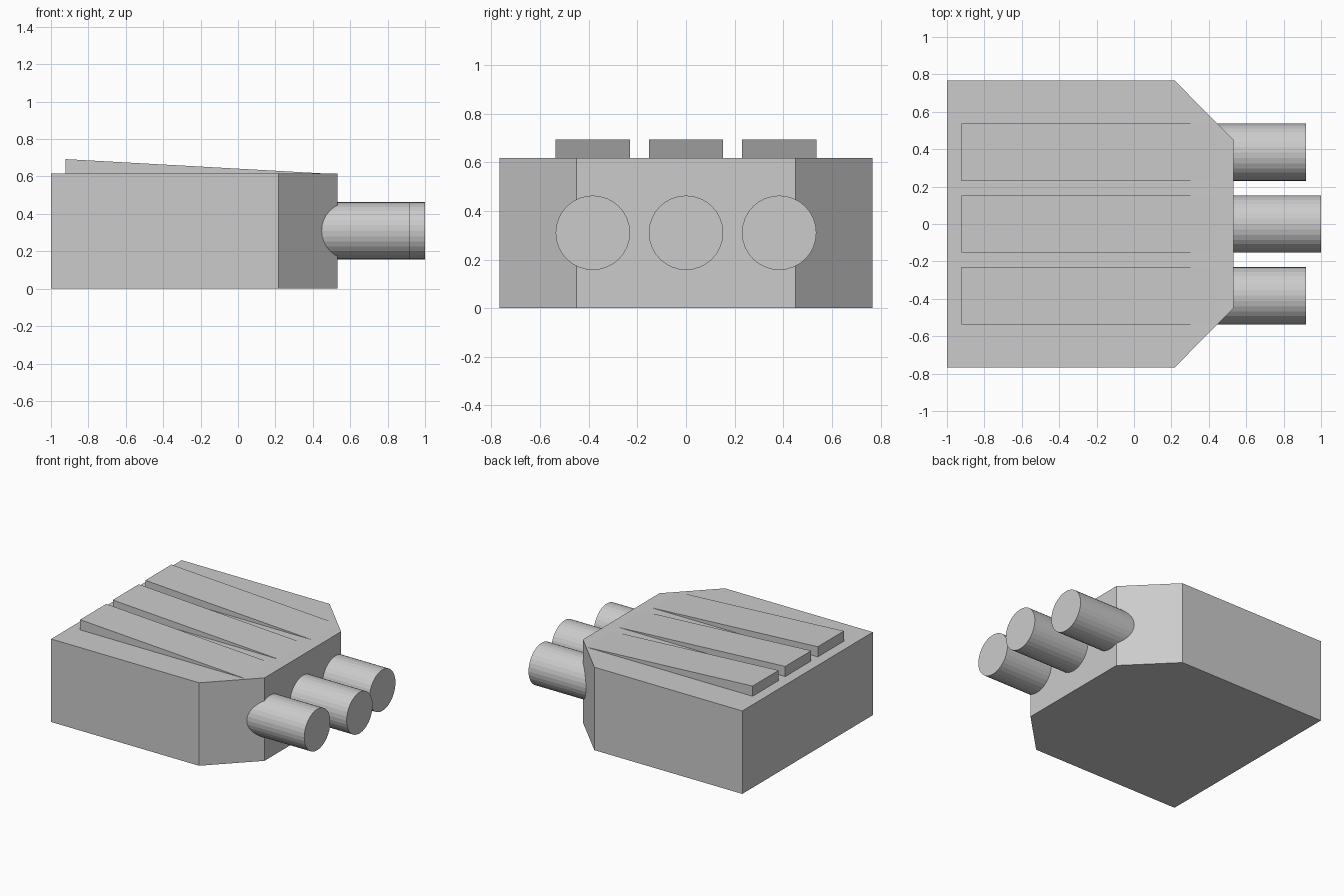
import bpy, bmesh
from math import pi
from mathutils import Matrix

if "Cube" in bpy.data.objects:
    bpy.data.objects.remove(bpy.data.objects["Cube"])


def prism(name, profile, direction):
    """Extrude a closed 3D outline along a direction."""
    bm = bmesh.new()
    face = bm.faces.new([bm.verts.new(p) for p in profile])
    ext = bmesh.ops.extrude_face_region(bm, geom=[face])
    verts = [g for g in ext["geom"] if isinstance(g, bmesh.types.BMVert)]
    bmesh.ops.translate(bm, verts=verts, vec=direction)
    bmesh.ops.recalc_face_normals(bm, faces=bm.faces)
    return finish(name, bm)


def finish(name, bm):
    mesh = bpy.data.meshes.new(name)
    bm.to_mesh(mesh)
    bm.free()
    obj = bpy.data.objects.new(name, mesh)
    bpy.context.collection.objects.link(obj)
    return obj


def cylinder_x(name, x0, x1, y, z, radius, sides=32):
    """Flat-sided cylinder lying along x."""
    bm = bmesh.new()
    place = Matrix.Translation(((x0 + x1) / 2, y, z)) @ Matrix.Rotation(pi / 2, 4, 'Y')
    bmesh.ops.create_cone(bm, cap_ends=True, segments=sides, radius1=radius,
                          radius2=radius, depth=x1 - x0, matrix=place)
    return finish(name, bm)


HEIGHT = 0.617
HALF = 0.153

# Main block with two chamfered corners
outline = [(-1, -0.767), (0.217, -0.767), (0.533, -0.45),
           (0.533, 0.45), (0.217, 0.767), (-1, 0.767)]
prism("body", [(x, y, 0) for x, y in outline], (0, 0, HEIGHT))

# Three lanes: sloping rib on top, round peg at the end
for side, y, tip in (("right", -0.383, 0.92), ("middle", 0, 1.0), ("left", 0.383, 0.92)):
    wedge = [(-0.923, HEIGHT - 0.02), (-0.923, 0.693), (0.447, HEIGHT), (0.44, HEIGHT - 0.02)]
    prism(side + "_top_rib", [(x, y - HALF, z) for x, z in wedge], (0, 2 * HALF, 0))
    cylinder_x(side + "_peg", 0.4, tip, y, 0.31, HALF)
